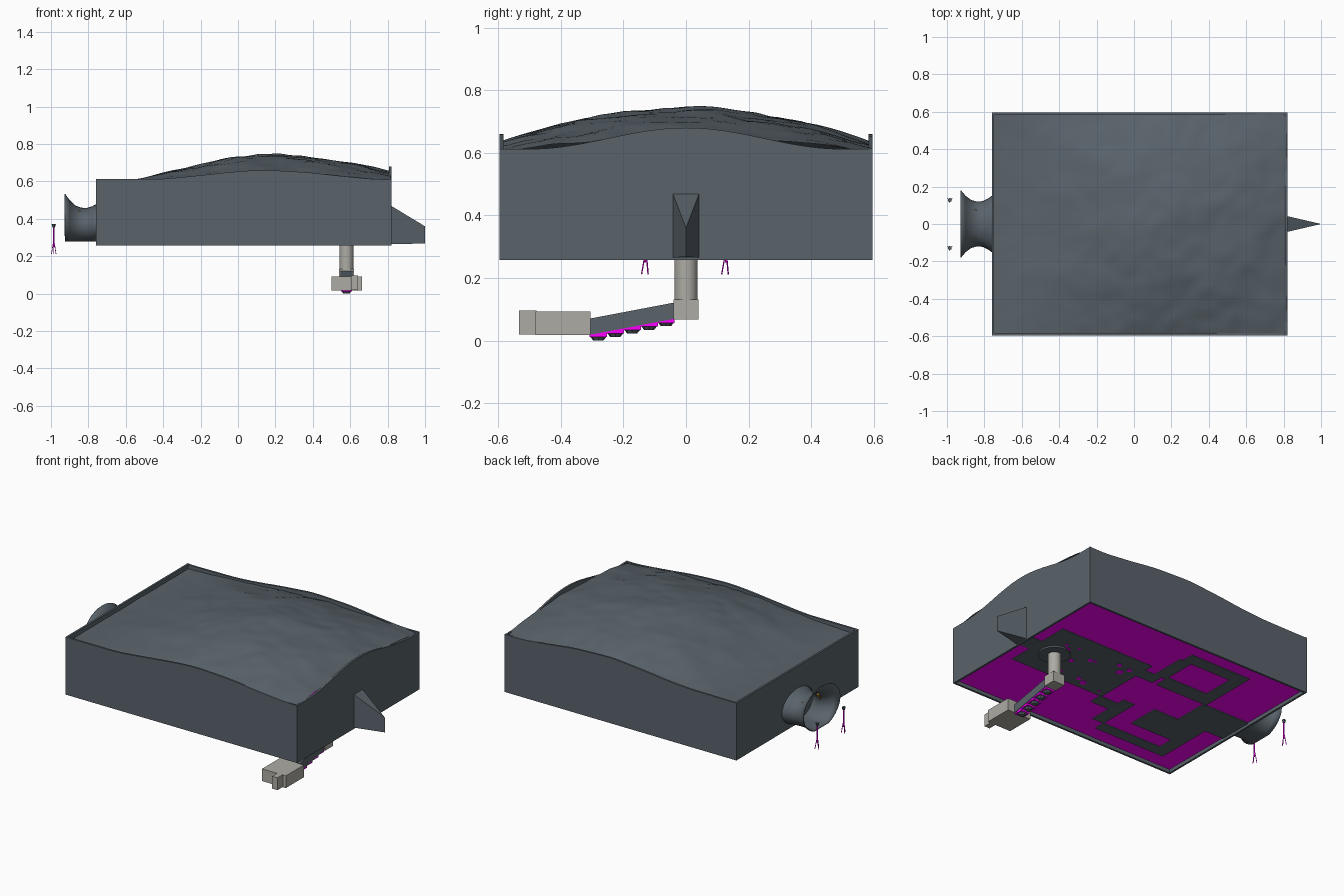
import bpy, bmesh, math
from math import sin, cos, pi
from mathutils import Vector, noise

if "Cube" in bpy.data.objects:
    bpy.data.objects.remove(bpy.data.objects["Cube"])

def mat(name, col):
    m = bpy.data.materials.new(name)
    m.diffuse_color = (*col, 1)
    m.use_nodes = True
    m.node_tree.nodes["Principled BSDF"].inputs["Base Color"].default_value = m.diffuse_color
    return m

ROCK = mat("rock", (0.10, 0.125, 0.145))
STONE = mat("pale_stone", (0.42, 0.41, 0.37))
MAGENTA = mat("magenta", (1, 0, 1))
FLAME = mat("flame", (0.8, 0.35, 0.05))

def finish(name, bm, m, smooth=False):
    me = bpy.data.meshes.new(name)
    bm.to_mesh(me)
    bm.free()
    o = bpy.data.objects.new(name, me)
    bpy.context.collection.objects.link(o)
    me.materials.append(m)
    if smooth:
        bpy.context.view_layer.objects.active = o
        o.select_set(True)
        bpy.ops.object.shade_smooth_by_angle(angle=math.radians(40))
        o.select_set(False)
    return o

def add_box(bm, x0, x1, y0, y1, z0, z1):
    r = bmesh.ops.create_cube(bm, size=1)
    for v in r["verts"]:
        v.co = Vector(((x0 + x1) / 2 + v.co.x * (x1 - x0),
                       (y0 + y1) / 2 + v.co.y * (y1 - y0),
                       (z0 + z1) / 2 + v.co.z * (z1 - z0)))

def box(name, dims, m):
    bm = bmesh.new()
    add_box(bm, *dims)
    return finish(name, bm, m)

def rod(bm, a, b, r, r2=None, n=6):
    a, b = Vector(a), Vector(b)
    d = b - a
    res = bmesh.ops.create_cone(bm, cap_ends=True, segments=n, radius1=r,
                                radius2=r if r2 is None else r2, depth=d.length)
    q = d.to_track_quat('Z', 'Y')
    for v in res["verts"]:
        v.co = q @ v.co + (a + b) / 2

X0, X1, Y, ZB, ZF = -0.76, 0.82, 0.595, 0.258, 0.28

def bell(t):
    return 0.5 + 0.5 * cos(pi * max(-1, min(1, t)))

# hilltop height, a little below the wall tops at the border
def height(x, y):
    t = max(0, min(1, (x - X0) / (0.15 - X0)))
    fx = (t * t * (3 - 2 * t)) ** .9 if x < 0.15 else 1 - 0.6 * ((x - 0.15) / 0.67) ** 2
    fy = 1 - 0.72 * (y / 0.6) ** 2
    rough = noise.noise(Vector((x * 5, y * 5, 1.7))) * 0.012
    rough += noise.noise(Vector((x * 13, y * 13, 4.2))) * 0.006
    return 0.585 + 0.157 * fx * fy + rough * min(1, .3 + fx)

bm = bmesh.new()
bmesh.ops.create_grid(bm, x_segments=64, y_segments=48, size=1)
for v in bm.verts:
    x = X0 + (v.co.x + 1) / 2 * (X1 - X0)
    y = v.co.y * Y
    v.co = (x * .996, y * .996, height(x, y))
finish("hilltop", bm, ROCK, True)

# four thin walls with gently arched tops
def wall(name, p, q, inward, top):
    p, q, inw = Vector(p), Vector(q), Vector(inward) * .012
    bm = bmesh.new()
    n, rows = 40, []
    for i in range(n + 1):
        a = p.lerp(q, i / n)
        z = top(a.x, a.y)
        rows.append([bm.verts.new((*c, h)) for c, h in
                     ((a, ZB), (a, z), (a + inw, z), (a + inw, ZB))])
    for a, b in zip(rows, rows[1:]):
        for k in range(4):
            bm.faces.new((a[k], b[k], b[(k + 1) % 4], a[(k + 1) % 4]))
    bm.faces.new(rows[0])
    bm.faces.new(rows[-1])
    bmesh.ops.recalc_face_normals(bm, faces=bm.faces)
    finish(name, bm, ROCK)

def side_top(x, y):
    return .612 + .048 * bell((x - .15) / .65) + .003 * noise.noise(Vector((x * 6, y, 0)))

wall("front_wall", (X0, -Y), (X1, -Y), (0, 1), side_top)
wall("back_wall", (X0, Y), (X1, Y), (0, -1), side_top)
wall("right_wall", (X1, -Y), (X1, Y), (-1, 0), lambda x, y: .612 + .068 * bell(y / .5))
wall("left_wall", (X0, -Y), (X0, Y), (1, 0), lambda x, y: .612)

# base sheet inside the walls
bm = bmesh.new()
vs = [bm.verts.new((x, y, ZF)) for x, y in
      ((X0 + .005, -Y + .005), (X1 - .005, -Y + .005), (X1 - .005, Y - .005), (X0 + .005, Y - .005))]
bm.faces.new(vs)
finish("base_sheet", bm, MAGENTA)

# cave floors: corridors and rooms (x0, x1, y0, y1)
rooms = [(.60, .81, -.05, .06), (.07, .72, -.2, .24), (-.05, .1, .1, .18),
         (-.44, -.36, .1, .48), (-.36, -.02, .4, .48), (-.08, 0, .18, .4),
         (-.36, -.08, .1, .2), (-.05, .08, -.28, -.2), (-.13, -.05, -.42, -.15),
         (-.62, -.13, -.49, -.42), (-.62, -.54, -.42, -.12), (-.54, -.25, -.32, -.12),
         (-.76, -.42, -.12, .1)]
for i, (a, b, c, d) in enumerate(rooms):
    box(f"cave_floor_{i + 1}", (a, b, c, d, ZF - .004 - .0002 * i, ZF - .001), ROCK)

# pillar footprints under the large room
bm = bmesh.new()
for i in range(14):
    x, y = .12 + .55 * ((i * .618) % 1), -.16 + .36 * ((i * .382 + i * i * .07) % 1)
    rod(bm, (x, y, .273), (x, y, .28), .010 + .006 * (i % 3), n=7)
finish("pillar_footprints", bm, MAGENTA)

# tapered end spur
bm = bmesh.new()
b = [bm.verts.new((X1 - .005, y, z)) for y, z in ((-.043, .265), (.043, .265), (.043, .472), (-.043, .472))]
t0, t1 = bm.verts.new((1.0, 0, .268)), bm.verts.new((1.0, 0, .36))
for f in ((b[0], t0, t1, b[3]), (b[1], b[2], t1, t0), (b[3], t1, b[2]), (b[0], b[1], t0), tuple(b)):
    bm.faces.new(f)
bmesh.ops.recalc_face_normals(bm, faces=bm.faces)
finish("end_spur", bm, ROCK)

# flared cave mouth: oval rings along x (x, half width, height)
bm = bmesh.new()
prof = [(-.755, .155, .20), (-.78, .136, .187), (-.81, .122, .178), (-.84, .12, .18),
        (-.87, .128, .192), (-.90, .15, .22), (-.925, .18, .255)]
N = 32
rings = []
for x, w, h in prof:
    rings.append([bm.verts.new((x, w * cos(2 * pi * i / N),
                                max(ZF, ZF - .01 + (h + .01) / 2 * (1 + sin(2 * pi * i / N)))))
                  for i in range(N)])
for a, c in zip(rings, rings[1:]):
    for i in range(N):
        j = (i + 1) % N
        bm.faces.new((a[i], c[i], c[j], a[j]))
top = max(bm.faces, key=lambda f: f.calc_center_median().z)
top.normal_update()
if top.normal.z < 0:
    bmesh.ops.reverse_faces(bm, faces=bm.faces)
mouth = finish("cave_mouth", bm, ROCK, True)
s = mouth.modifiers.new("thickness", 'SOLIDIFY')
s.thickness = 0.004
s.offset = -1

# torch stands and wall torches on both sides of the mouth
for side, sy in (("left", 1), ("right", -1)):
    x, y = -.985, .128 * sy
    bm = bmesh.new()
    rod(bm, (x, y, .25), (x, y, .36), .004)
    for k in range(3):
        a = k * 2 * pi / 3 + .5
        rod(bm, (x, y, .29), (x + .014 * cos(a), y + .014 * sin(a), .212), .002)
    finish(f"torch_stand_{side}", bm, MAGENTA)
    bm = bmesh.new()
    rod(bm, (x, y, .355), (x, y, .372), .007, .011, 8)
    finish(f"torch_cup_{side}", bm, ROCK)
    bm = bmesh.new()
    rod(bm, (-.85, .09 * sy, .40), (-.85, .07 * sy, .44), .004, .010)
    finish(f"wall_torch_{side}", bm, FLAME)

# shaft, collar and landing below the block
bm = bmesh.new()
rod(bm, (.58, 0, .12), (.58, 0, .29), .037, n=32)
finish("shaft", bm, STONE, True)
bm = bmesh.new()
rod(bm, (.58, 0, .266), (.58, 0, .279), .09, n=24)
finish("shaft_collar", bm, ROCK)
box("landing", (.54, .62, -.04, .04, .068, .132), STONE)

# sloping stairway with steps under it
bm = bmesh.new()
add_box(bm, .547, .613, -.31, -.035, 0, .052)
for v in bm.verts:
    v.co.z += .07 + (v.co.y + .035) * .19
finish("stairway", bm, ROCK)
bm, bm2 = bmesh.new(), bmesh.new()
for i in range(5):
    y = -.28 + .054 * i
    z = .005 + .0115 * i
    add_box(bm2, .55, .61, y - .028, y + .028, z + .006, z + .024)
    rod(bm, (.58, y, z - .005), (.58, y, z + .007), .016, .026, 8)
finish("step_undersides", bm, ROCK)
finish("stair_steps", bm2, MAGENTA)

# lower chamber with a short passage
box("lower_chamber", (.50, .662, -.48, -.305, .018, .093), STONE)
box("passage_stub", (.605, .642, -.533, -.478, .02, .096), STONE)
